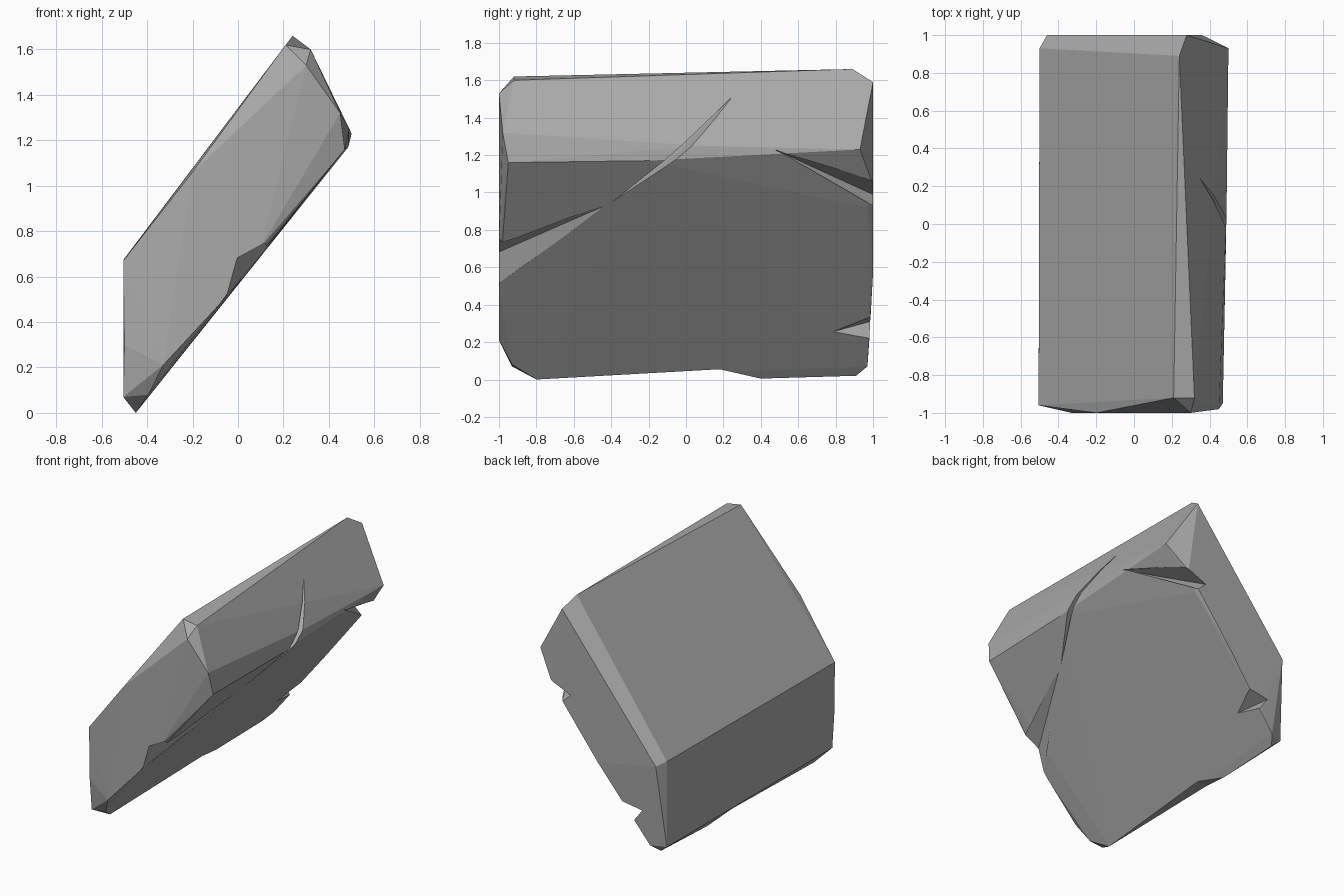
import bpy, bmesh

old = bpy.data.objects.get("Cube")
if old:
    bpy.data.objects.remove(old, do_unlink=True)

stone = bpy.data.materials.new("grey_stone")
stone.use_nodes = True
grey = (0.4, 0.4, 0.4, 1)
stone.diffuse_color = grey
bsdf = stone.node_tree.nodes["Principled BSDF"]
bsdf.inputs["Base Color"].default_value = grey
bsdf.inputs["Roughness"].default_value = 0.9


def under(y, z, out=0.0):
    """Point on the sloping underside, pushed outward by a distance."""
    return (-0.45 + 0.8 * (z - 0.01) + 0.78 * out, y, z - 0.63 * out)


def hull(name, points):
    """Faceted convex block around a few points."""
    bm = bmesh.new()
    for p in points:
        bm.verts.new(p)
    result = bmesh.ops.convex_hull(bm, input=bm.verts)
    loose = {v for v in result["geom_interior"] + result["geom_unused"]
             if isinstance(v, bmesh.types.BMVert) and v.is_valid}
    bmesh.ops.delete(bm, geom=list(loose), context="VERTS")
    bmesh.ops.recalc_face_normals(bm, faces=bm.faces)
    mesh = bpy.data.meshes.new(name)
    bm.to_mesh(mesh)
    bm.free()
    mesh.materials.append(stone)
    obj = bpy.data.objects.new(name, mesh)
    bpy.context.scene.collection.objects.link(obj)
    return obj


# Broad top face, its ridge and the bevelled ends
top = [(-0.46, -0.94, 0.73), (-0.2, -1, 1.06), (0.21, -0.92, 1.62),
       (0.32, -0.92, 1.6), (0.24, 0.89, 1.66), (-0.5, 0.93, 0.68),
       (-0.46, 1, 0.66), (0.28, 1, 1.59)]
# Front end
front = [(0.3, -1, 1.53), (0.45, -0.98, 1.32), (0.47, -0.95, 1.16),
         (-0.33, -1, 0.21), (-0.08, -1, 0.48), (0.1, -1, 0.73),
         (-0.5, -0.96, 0.3), (-0.505, -0.96, 0.67)]
# Back end
back = [(0.5, 0.93, 1.23), (0.36, 1, 1.04), under(1, 0.57),
        under(0.97, 0.92), under(0.98, 0.21)]
# Bulging upper edge of the underside
edge = [(0.485, -0.2, 1.17), (0.49, 0.08, 1.25), (0.49, 0.43, 1.25)]
# Narrow foot
foot = [(-0.505, -0.93, 0.07), (-0.395, -0.93, 0.08), (-0.45, -0.8, 0),
        (-0.45, 0.4, 0.005), (-0.44, 0.91, 0.02), (-0.5, 0.93, 0.07),
        (-0.395, 0.97, 0.07)]
rock = hull("rock_slab", top + front + back + edge + foot)

# Chips and cracks
chips = {
    "front_crack": [(-0.08, -1.05, 0.48), (-0.03, -1.05, 0.66), (0.1, -1.05, 0.73),
                    (0.15, -1.05, 0.45), under(-0.9, 0.65, -0.03),
                    under(-0.9, 0.7, 0.02), under(-0.4, 0.95, 0.01)],
    "edge_crack": [under(-0.4, 0.95, 0.01), (0.35, 0.28, 1.54), (0.42, -0.03, 1.22),
                   (0.6, -0.12, 1.15), (0.6, 0.08, 1.25)],
    "back_upper_chip": [(0.49, 0.45, 1.24), (0.37, 0.85, 1.04), (0.2, 1.02, 0.98),
                        (0.38, 1.05, 1.05), (0.26, 1.05, 0.9), (0.6, 1.05, 0.98)],
    "back_lower_chip": [under(0.78, 0.26, 0.01), under(1.05, 0.36), under(1.05, 0.21),
                        (-0.36, 1.02, 0.32), (0, 1.05, 0.2)],
    "foot_nick": [(x, y, z) for x in (-0.7, 0)
                  for y, z in ((-0.8, 0), (0.18, 0.055), (0.4, 0.005), (0.18, -0.1))],
}
bpy.context.view_layer.objects.active = rock
for name, points in chips.items():
    cutter = hull(name, points)
    mod = rock.modifiers.new(name, "BOOLEAN")
    mod.operation = "DIFFERENCE"
    mod.solver = "EXACT"
    mod.object = cutter
    bpy.ops.object.modifier_apply(modifier=name)
    bpy.data.objects.remove(cutter, do_unlink=True)

# Keep flat facets
for face in rock.data.polygons:
    face.use_smooth = False
